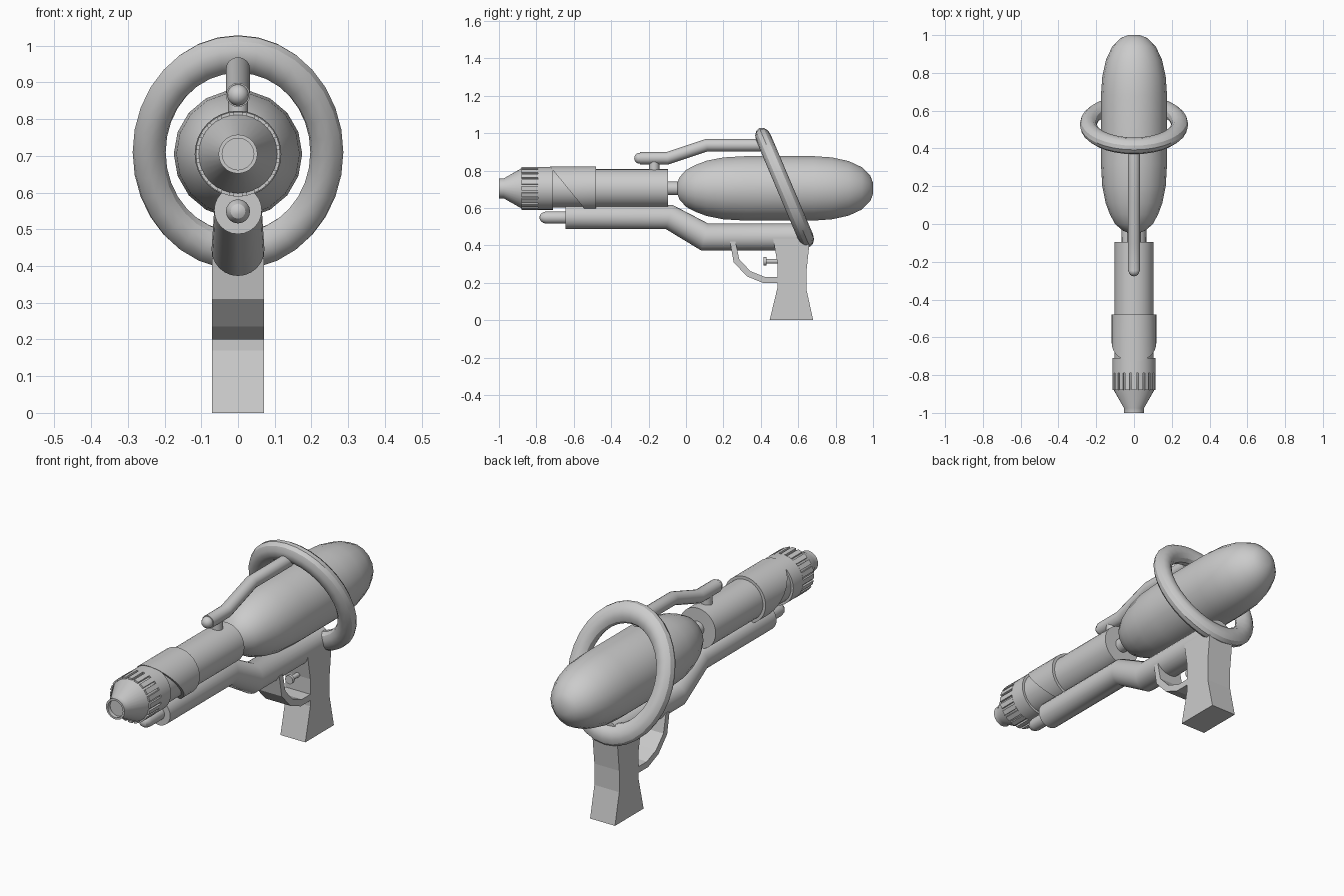
import bpy, bmesh
from math import sin, cos, pi, radians
from mathutils import Vector, Matrix

if "Cube" in bpy.data.objects:
    bpy.data.objects.remove(bpy.data.objects["Cube"])

AXIS = 0.705  # height of barrel and tank axis


def finish(name, bm, smooth=True):
    bmesh.ops.remove_doubles(bm, verts=bm.verts, dist=1e-5)
    bmesh.ops.recalc_face_normals(bm, faces=bm.faces)
    me = bpy.data.meshes.new(name)
    bm.to_mesh(me)
    bm.free()
    ob = bpy.data.objects.new(name, me)
    bpy.context.collection.objects.link(ob)
    if smooth:
        bpy.ops.object.select_all(action='DESELECT')
        ob.select_set(True)
        bpy.context.view_layer.objects.active = ob
        bpy.ops.object.shade_smooth_by_angle(angle=radians(30))
    return ob


def skin(bm, rings, cap=True):
    n = len(rings[0])
    for a, b in zip(rings, rings[1:]):
        for i in range(n):
            j = (i + 1) % n
            bm.faces.new((a[i], a[j], b[j], b[i]))
    if cap:
        bm.faces.new(rings[0])
        bm.faces.new(rings[-1])


def lathe(name, profile, z=AXIS, n=32):
    """Revolve (y, radius) points about the y direction at height z."""
    bm = bmesh.new()
    rings = [[bm.verts.new((r * cos(2 * pi * i / n), y, z + r * sin(2 * pi * i / n)))
              for i in range(n)] for y, r in profile]
    skin(bm, rings)
    return finish(name, bm)


def pipe(name, path, n=24):
    """Round mitred pipe through (y, z, radius) points in the centre plane."""
    bm = bmesh.new()
    pts = [Vector((p[0], p[1])) for p in path]
    rings = []
    for k, (y, z, r) in enumerate(path):
        t0 = (pts[k] - pts[max(k - 1, 0)])
        t1 = (pts[min(k + 1, len(pts) - 1)] - pts[k])
        t0 = (t0 if k else t1).normalized()
        t1 = (t1 if k < len(pts) - 1 else t0).normalized()
        t = (t0 + t1).normalized()
        s = r / t.dot(t0)
        rings.append([bm.verts.new((r * cos(2 * pi * i / n),
                                    y - t.y * s * sin(2 * pi * i / n),
                                    z + t.x * s * sin(2 * pi * i / n))) for i in range(n)])
    skin(bm, rings)
    return finish(name, bm)


def extrude(name, outline, half):
    """Extrude a (y, z) outline to x = +-half."""
    bm = bmesh.new()
    skin(bm, [[bm.verts.new((x, y, z)) for y, z in outline] for x in (-half, half)])
    return finish(name, bm, False)


# water tank
lathe("tank", [(-0.045, 0.035), (-0.035, 0.06), (0.0, 0.1), (0.05, 0.127), (0.11, 0.15),
               (0.2, 0.168), (0.32, 0.175), (0.68, 0.175), (0.78, 0.168), (0.87, 0.148),
               (0.94, 0.115), (0.985, 0.07), (1.0, 0.03)], n=18)
lathe("tank_neck", [(-0.1, 0.036), (-0.02, 0.036)])

# barrel, collar and recessed nozzle
lathe("barrel", [(-0.75, 0.103), (-0.095, 0.103)])
lathe("nozzle", [(-0.71, 0.1), (-0.71, 0.115), (-0.79, 0.115), (-0.79, 0.107), (-0.88, 0.107),
                 (-0.975, 0.053), (-1.0, 0.053), (-1.0, 0.043), (-0.98, 0.043)])

# sleeve with a slanted front edge
sleeve = lathe("barrel_sleeve", [(-0.64, 0.1), (-0.64, 0.118), (-0.48, 0.118), (-0.48, 0.1)])
for v in sleeve.data.vertices:
    if v.co.y < -0.6:
        v.co.y -= (v.co.z - 0.715) * 0.82

# grip ridges around the nozzle
bm = bmesh.new()
for i in range(20):
    m = (Matrix.Translation((0, -0.835, AXIS)) @ Matrix.Rotation(2 * pi * i / 20, 4, 'Y')
         @ Matrix.Translation((0, 0, 0.108)) @ Matrix.Diagonal((0.024, 0.09, 0.014, 1)))
    bmesh.ops.create_cube(bm, size=1, matrix=m)
finish("nozzle_ridges", bm, False)

# upper hose with ball tip and stub
pipe("upper_hose", [(-0.245, 0.866, 0.033), (-0.1, 0.866, 0.033), (0.11, 0.936, 0.033),
                    (0.41, 0.936, 0.033)], 16)
bm = bmesh.new()
bmesh.ops.create_uvsphere(bm, u_segments=16, v_segments=10, radius=0.029,
                          matrix=Matrix.Translation((0, -0.248, 0.866)))
finish("hose_tip", bm)
bm = bmesh.new()
bmesh.ops.create_cone(bm, cap_ends=True, segments=16, radius1=0.027, radius2=0.027, depth=0.08,
                      matrix=Matrix.Translation((0, -0.17, 0.825)))
finish("hose_stub", bm)

# lower pump pipe and its rounded rod
pipe("lower_pipe", [(-0.645, 0.552, 0.065), (-0.09, 0.552, 0.065), (0.1, 0.445, 0.072),
                    (0.65, 0.445, 0.072)])
lathe("pump_rod", [(-0.782, 0.008), (-0.776, 0.02), (-0.762, 0.029), (-0.745, 0.033),
                   (-0.63, 0.033)], z=0.549, n=16)

# tilted oval ring around the tank
bm = bmesh.new()
M, m = 32, 12
rings = []
for i in range(M + 1):
    a = 2 * pi * i / M
    rings.append([bm.verts.new(((0.242 + 0.045 * cos(b)) * cos(a), 0.042 * sin(b),
                                1.2 * (0.242 + 0.045 * cos(b)) * sin(a)))
                  for b in (2 * pi * k / m for k in range(m))])
skin(bm, rings, False)
bmesh.ops.transform(bm, verts=bm.verts, matrix=Matrix.Translation((0, 0.527, 0.71))
                    @ Matrix.Rotation(radians(23), 4, 'X'))
finish("oval_ring", bm)

# handle
extrude("grip", [(0.465, 0.44), (0.488, 0.31), (0.488, 0.17), (0.447, 0), (0.68, 0),
                 (0.645, 0.16), (0.645, 0.27), (0.663, 0.44)], 0.071)

# trigger guard strip and trigger button
extrude("trigger_guard", [(0.235, 0.42), (0.255, 0.31), (0.325, 0.235), (0.41, 0.2),
                          (0.5, 0.2), (0.5, 0.232), (0.42, 0.232), (0.345, 0.262),
                          (0.285, 0.325), (0.265, 0.42)], 0.071)
lathe("trigger", [(0.415, 0.022), (0.43, 0.022), (0.43, 0.012), (0.5, 0.012)], z=0.315, n=16)
